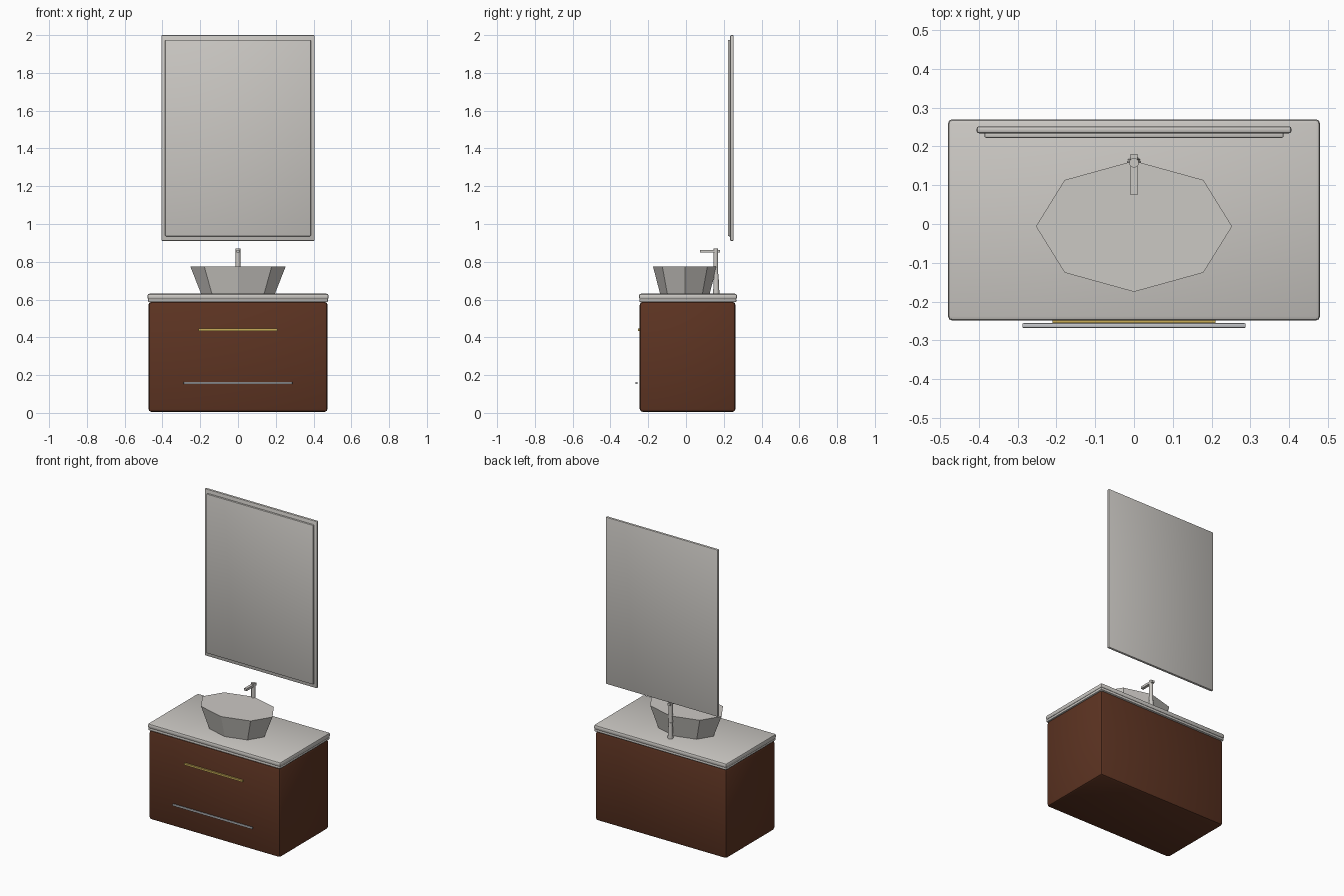
import bpy, bmesh, math
from mathutils import Vector

if "Cube" in bpy.data.objects:
    bpy.data.objects.remove(bpy.data.objects["Cube"])


def material(name, rgb):
    m = bpy.data.materials.new(name)
    m.diffuse_color = (*rgb, 1)
    m.use_nodes = True
    m.node_tree.nodes["Principled BSDF"].inputs["Base Color"].default_value = m.diffuse_color
    return m


STONE = material("warm grey", (0.60, 0.58, 0.55))
WOOD = material("brown wood", (0.11, 0.034, 0.016))
GOLD = material("brass", (0.60, 0.43, 0.10))
STEEL = material("steel", (0.55, 0.56, 0.58))


def finish(name, bm, mat, smooth=False):
    bmesh.ops.recalc_face_normals(bm, faces=bm.faces)
    me = bpy.data.meshes.new(name)
    bm.to_mesh(me)
    bm.free()
    ob = bpy.data.objects.new(name, me)
    bpy.context.collection.objects.link(ob)
    me.materials.append(mat)
    if smooth:
        bpy.ops.object.select_all(action='DESELECT')
        ob.select_set(True)
        bpy.context.view_layer.objects.active = ob
        bpy.ops.object.shade_smooth_by_angle(angle=math.radians(40))
    return ob


def box(name, lo, hi, mat, bevel=0, segments=2):
    lo, hi = Vector(lo), Vector(hi)
    bm = bmesh.new()
    bmesh.ops.create_cube(bm, size=1)
    for v in bm.verts:
        v.co = (lo + hi) / 2 + v.co * (hi - lo)
    if bevel:
        bmesh.ops.bevel(bm, geom=bm.edges[:], offset=bevel, segments=segments,
                        profile=0.5, affect='EDGES')
    return finish(name, bm, mat, bevel > 0)


def loft(name, rings, mat, smooth=False):
    """Closed solid through (z, centre x, centre y, rx, ry, sides) rings."""
    bm = bmesh.new()
    loops = []
    for z, cx, cy, rx, ry, n in rings:
        loops.append([bm.verts.new((cx + rx * math.cos(math.tau * i / n),
                                    cy + ry * math.sin(math.tau * i / n), z))
                      for i in range(n)])
    for a, b in zip(loops, loops[1:]):
        n = len(a)
        for i in range(n):
            bm.faces.new((a[i], a[(i + 1) % n], b[(i + 1) % n], b[i]))
    bm.faces.new(loops[0])
    bm.faces.new(loops[-1])
    return finish(name, bm, mat, smooth)


# Cabinet and two-layer countertop
box("cabinet", (-0.474, -0.245, 0.005), (0.474, 0.262, 0.588), WOOD, 0.016)
box("counter_underlay", (-0.477, -0.247, 0.586), (0.477, 0.267, 0.605), STONE, 0.007)
box("countertop", (-0.48, -0.249, 0.600), (0.48, 0.27, 0.631), STONE, 0.011)

# Eight-sided vessel basin
loft("basin", [(0.63, 0, -0.006, 0.195, 0.131, 8),
               (0.776, 0, -0.006, 0.253, 0.169, 8)], STONE)

# Tap: tapered base, column and spout
loft("tap_base", [(0.63, 0, 0.160, 0.017, 0.017, 12),
                  (0.735, 0, 0.160, 0.012, 0.012, 12)], STONE, True)
loft("tap_column", [(0.73, 0, 0.158, 0.0125, 0.0125, 12),
                    (0.870, 0, 0.158, 0.0125, 0.0125, 12)], STONE, True)
box("tap_spout", (-0.009, 0.075, 0.848), (0.009, 0.180, 0.863), STONE)

# Drawer handles
box("upper_handle", (-0.21, -0.255, 0.434), (0.21, -0.243, 0.446), GOLD)
box("lower_handle", (-0.288, -0.268, 0.152), (0.288, -0.256, 0.164), STEEL, 0.003)

# Wall mirror: backing frame and raised glass panel
box("mirror_frame", (-0.406, 0.234, 0.91), (0.406, 0.252, 2.0), STONE, 0.006)
box("mirror_glass", (-0.386, 0.222, 0.935), (0.386, 0.238, 1.975), STONE, 0.005)
